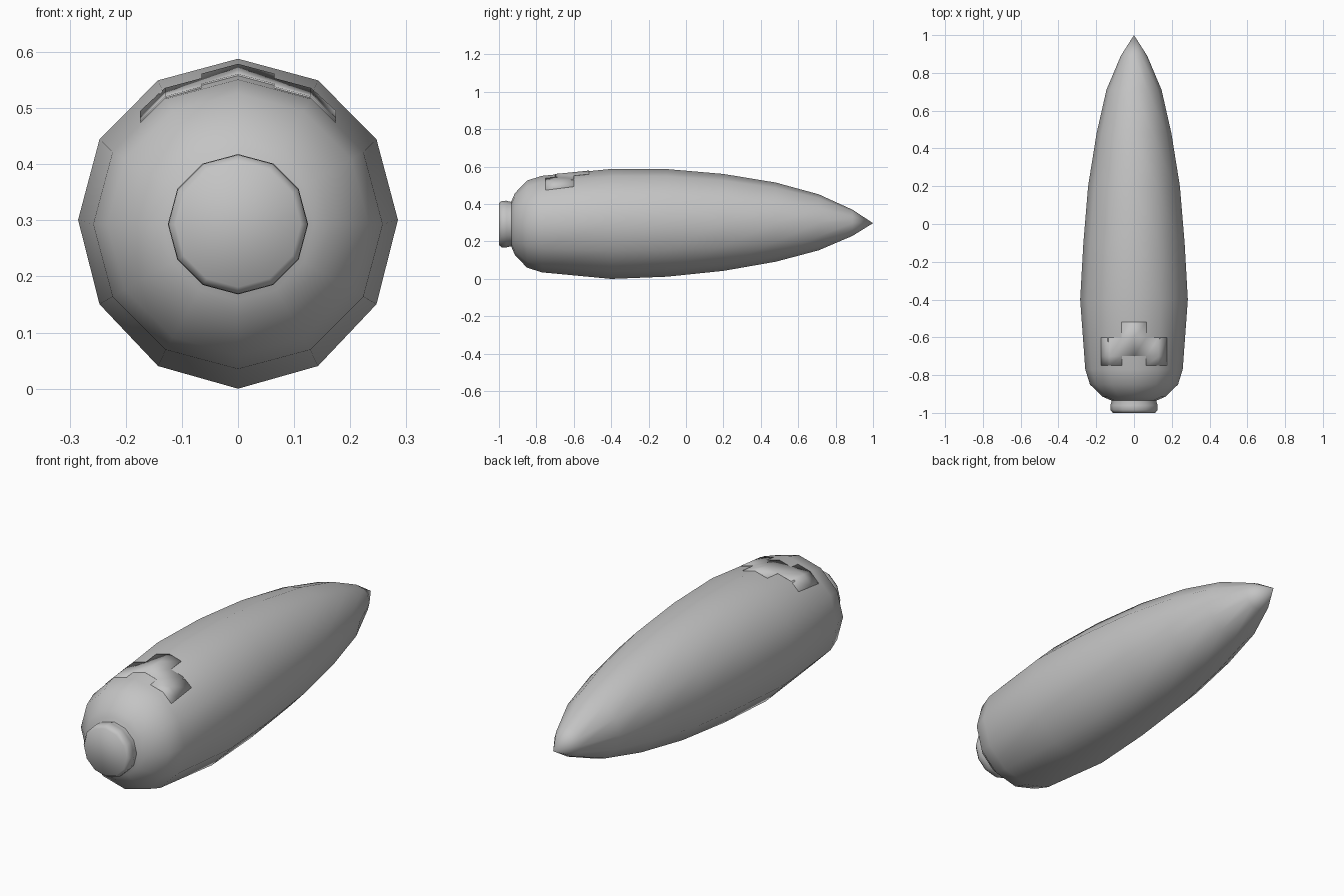
import bpy, bmesh, math

old = bpy.data.objects.get("Cube")
if old:
    bpy.data.objects.remove(old, do_unlink=True)

SIDES = 12

grey = bpy.data.materials.new("plain_grey")
grey.use_nodes = True
grey.diffuse_color = (0.55, 0.55, 0.55, 1)
grey.node_tree.nodes["Principled BSDF"].inputs["Base Color"].default_value = (0.55, 0.55, 0.55, 1)


def finish(name, bm, angle):
    """Turn a bmesh into a smooth shaded grey object."""
    bmesh.ops.recalc_face_normals(bm, faces=bm.faces)
    mesh = bpy.data.meshes.new(name)
    bm.to_mesh(mesh)
    bm.free()
    mesh.materials.append(grey)
    obj = bpy.data.objects.new(name, mesh)
    bpy.context.collection.objects.link(obj)
    bpy.ops.object.select_all(action="DESELECT")
    obj.select_set(True)
    bpy.context.view_layer.objects.active = obj
    bpy.ops.object.shade_smooth_by_angle(angle=math.radians(angle))
    return obj


def loft(name, rings, tip=None, cap=False, angle=75):
    """Skin rings given as (y, half width, bottom, middle, top)."""
    bm = bmesh.new()
    loops = []
    for y, rx, low, mid, high in rings:
        loop = []
        for i in range(SIDES):
            a = 2 * math.pi * i / SIDES
            s = math.sin(a)
            z = mid + s * (high - mid if s > 0 else mid - low)
            loop.append(bm.verts.new((rx * math.cos(a), y, z)))
        loops.append(loop)
    for a, b in zip(loops, loops[1:]):
        for i in range(SIDES):
            j = (i + 1) % SIDES
            bm.faces.new((a[i], a[j], b[j], b[i]))
    if cap:
        bm.faces.new(loops[0])
    if tip:
        point = bm.verts.new(tip)
        for i in range(SIDES):
            bm.faces.new((loops[-1][i], loops[-1][(i + 1) % SIDES], point))
    return finish(name, bm, angle)


def round_ring(y, r, mid=0.293):
    return (y, r, mid - r, mid, mid + r)


# Long tapering body with a pointed end
body = loft("body", [
    round_ring(-0.935, 0.118),
    round_ring(-0.928, 0.135),
    round_ring(-0.915, 0.165),
    round_ring(-0.85, 0.233),
    round_ring(-0.77, 0.258),
    (-0.4, 0.285, 0.0, 0.301, 0.588),
    (-0.1, 0.268, 0.012, 0.301, 0.587),
    (0.2, 0.243, 0.043, 0.301, 0.561),
    (0.48, 0.198, 0.092, 0.302, 0.515),
    (0.71, 0.146, 0.153, 0.302, 0.452),
    round_ring(0.89, 0.07, 0.3),
], tip=(0, 1, 0.298))

# Short round collar on the blunt end
loft("end_collar", [
    round_ring(-1.0, 0.112),
    round_ring(-0.985, 0.124),
    round_ring(-0.96, 0.125),
    round_ring(-0.94, 0.119),
    round_ring(-0.925, 0.122),
], cap=True)

# Thin stepped plate lying over the top of the body
bm = bmesh.new()
xs = [-0.175, -0.13, -0.065, 0, 0.065, 0.13, 0.175]
ys = [-0.75, -0.7, -0.6, -0.52]
grid = [[bm.verts.new((x, y, 1)) for x in xs] for y in ys]
for r in range(len(ys) - 1):
    for c in range(len(xs) - 1):
        inner = c in (2, 3)
        if r == 1 or (r == 0 and not inner) or (r == 2 and inner):
            bm.faces.new((grid[r][c], grid[r][c + 1], grid[r + 1][c + 1], grid[r + 1][c]))
bmesh.ops.delete(bm, geom=[v for v in bm.verts if not v.link_faces], context="VERTS")
plate = finish("top_plate", bm, 40)
wrap = plate.modifiers.new("lay_on_body", "SHRINKWRAP")
wrap.target = body
wrap.wrap_method = "PROJECT"
wrap.use_project_z = True
wrap.use_negative_direction = True
wrap.use_positive_direction = False
wrap.offset = 0.003
thick = plate.modifiers.new("thickness", "SOLIDIFY")
thick.thickness = 0.006
thick.offset = -1
